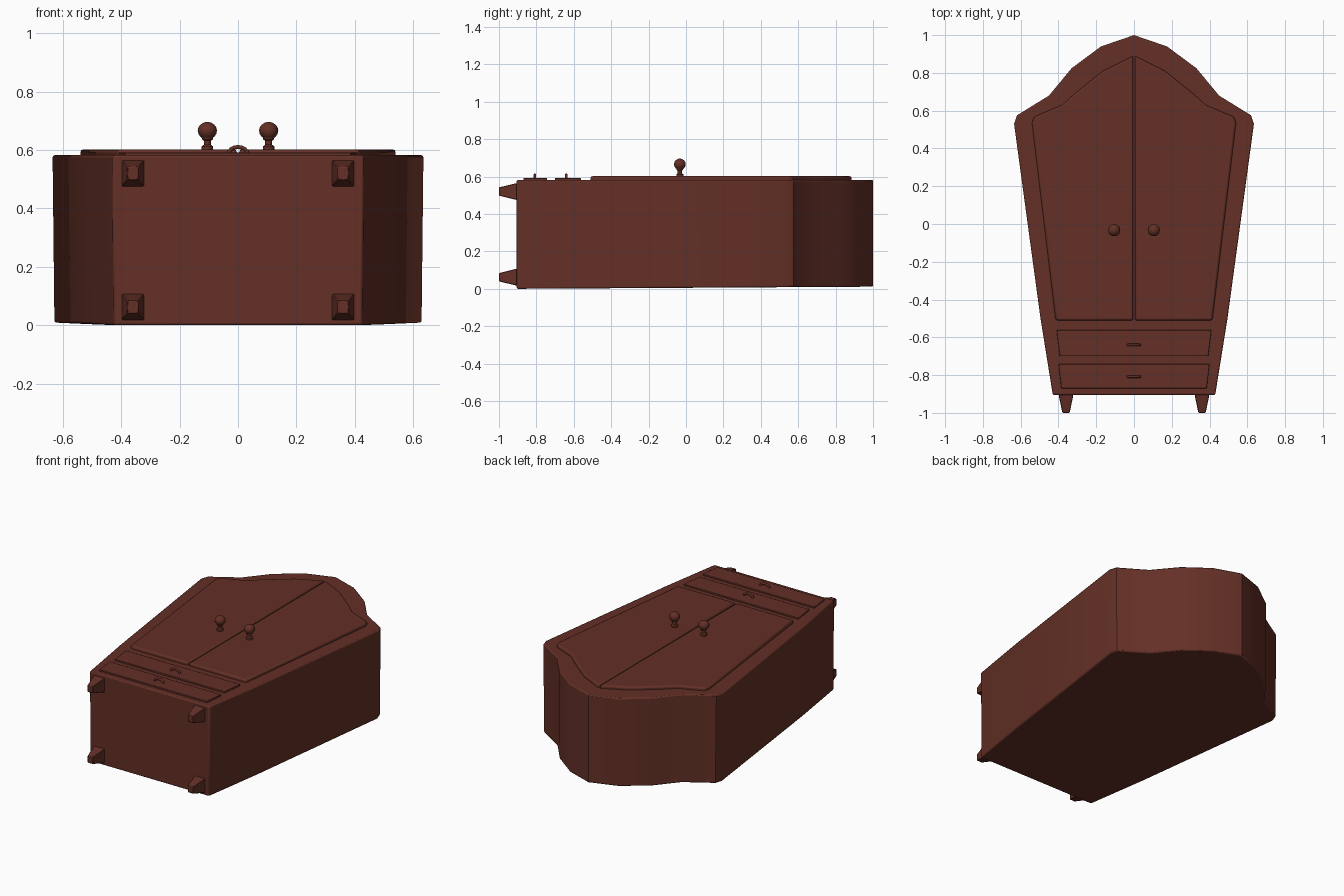
import bpy, bmesh
from math import pi, cos, sin, radians

cube = bpy.data.objects.get("Cube")
if cube:
    bpy.data.objects.remove(cube, do_unlink=True)

# Single dark red-brown wood
wood = bpy.data.materials.new("dark_red_wood")
wood.use_nodes = True
colour = (0.125, 0.029, 0.019, 1)
wood.diffuse_color = colour
bsdf = wood.node_tree.nodes["Principled BSDF"]
bsdf.inputs["Base Color"].default_value = colour
bsdf.inputs["Roughness"].default_value = 0.7


def finish(bm, name, bevel=0, segments=2, angle=35):
    bmesh.ops.recalc_face_normals(bm, faces=bm.faces)
    mesh = bpy.data.meshes.new(name)
    bm.to_mesh(mesh)
    bm.free()
    obj = bpy.data.objects.new(name, mesh)
    bpy.context.collection.objects.link(obj)
    mesh.materials.append(wood)
    if bevel:
        mod = obj.modifiers.new("soft_edges", "BEVEL")
        mod.width, mod.segments = bevel, segments
        mod.limit_method, mod.angle_limit = "ANGLE", radians(40)
    bpy.ops.object.select_all(action="DESELECT")
    obj.select_set(True)
    bpy.context.view_layer.objects.active = obj
    bpy.ops.object.shade_smooth_by_angle(angle=radians(angle))
    return obj


def slab(name, outline, bottom, top, bevel):
    """Extrude an outline in x and y; bottom is a height function of y."""
    bm = bmesh.new()
    low = [bm.verts.new((x, y, bottom(y))) for x, y in outline]
    high = [bm.verts.new((x, y, top)) for x, y in outline]
    bm.faces.new(low[::-1])
    bm.faces.new(high)
    n = len(outline)
    for i in range(n):
        j = (i + 1) % n
        bm.faces.new((low[i], low[j], high[j], high[i]))
    return finish(bm, name, bevel)


def lathe(name, profile, centre, sides=10):
    """Turn a radius and height profile about a vertical axis."""
    bm = bmesh.new()
    rings = [[bm.verts.new((centre[0] + r * cos(2 * pi * k / sides),
                            centre[1] + r * sin(2 * pi * k / sides), z))
              for k in range(sides)] for r, z in profile]
    for a, b in zip(rings, rings[1:]):
        for k in range(sides):
            m = (k + 1) % sides
            bm.faces.new((a[k], a[m], b[m], b[k]))
    bm.faces.new(rings[0][::-1])
    bm.faces.new(rings[-1])
    return finish(bm, name, angle=50)


# Cabinet body: tapered sides with an arched head
half = [(0.43, -0.905), (0.495, -0.5), (0.635, 0.53), (0.62, 0.575),
        (0.45, 0.68), (0.33, 0.825), (0.175, 0.94)]
outline = half + [(0, 1.0)] + [(-x, y) for x, y in reversed(half)]
body = slab("cabinet_body", outline, lambda y: 0.006 * (y + 0.905), 0.582, 0.007)
for v in body.data.vertices:
    if v.co.z < 0.1:
        v.co.x *= 0.99

# Doors meeting along the centre
door = [(0.004, -0.51), (0.415, -0.51), (0.54, 0.535), (0.53, 0.567),
        (0.38, 0.63), (0.32, 0.685), (0.165, 0.81), (0.004, 0.89)]
for side, sx in (("left", 1), ("right", -1)):
    slab(side + "_door", [(sx * x, y) for x, y in door][::sx],
         lambda y: 0.57, 0.602, 0.01)

# Turned door knobs
knob = [(0.02, 0.595), (0.02, 0.612), (0.012, 0.618), (0.012, 0.632),
        (0.019, 0.636), (0.019, 0.641)]
knob += [(0.033 * sin(a * pi / 8), 0.666 - 0.03 * cos(a * pi / 8))
         for a in range(2, 8)] + [(0.004, 0.696)]
for side, sx in (("left", 1), ("right", -1)):
    lathe(side + "_knob", knob, (sx * 0.105, -0.033))

# Drawer fronts with small arched pulls
for name, y0, y1, w0, w1 in (("upper", -0.70, -0.562, 0.393, 0.41),
                             ("lower", -0.87, -0.742, 0.385, 0.40)):
    slab(name + "_drawer", [(-w0, y0), (w0, y0), (w1, y1), (-w1, y1)],
         lambda y: 0.575, 0.592, 0.003)
    yc = -0.64 if name == "upper" else -0.808
    bm = bmesh.new()
    rings = []
    for i in range(9):
        a = pi * i / 8
        px, pz = -0.032 * cos(a), 0.588 + 0.022 * sin(a)
        rings.append([bm.verts.new((px - 0.007 * cos(a) * cos(t), yc + 0.007 * sin(t),
                                    pz + 0.007 * sin(a) * cos(t)))
                      for t in (2 * pi * k / 8 for k in range(8))])
    for a, b in zip(rings, rings[1:]):
        for k in range(8):
            m = (k + 1) % 8
            bm.faces.new((a[k], a[m], b[m], b[k]))
    bm.faces.new(rings[0])
    bm.faces.new(rings[-1])
    finish(bm, name + "_drawer_pull", angle=60)

# Four tapered feet at the base end
for side, sx in (("left", 1), ("right", -1)):
    for level, zc in (("front", 0.52), ("back", 0.062)):
        bm = bmesh.new()
        rings = [[bm.verts.new((sx * 0.36 + u * w, y, zc + v * h))
                  for u, v in ((-1, -1), (1, -1), (1, 1), (-1, 1))]
                 for y, w, h in ((-0.895, 0.039, 0.046), (-0.915, 0.037, 0.043),
                                 (-1.0, 0.019, 0.022))]
        for a, b in zip(rings, rings[1:]):
            for k in range(4):
                m = (k + 1) % 4
                bm.faces.new((a[k], a[m], b[m], b[k]))
        bm.faces.new(rings[0])
        bm.faces.new(rings[-1])
        finish(bm, side + "_" + level + "_foot", 0.003, 1)
